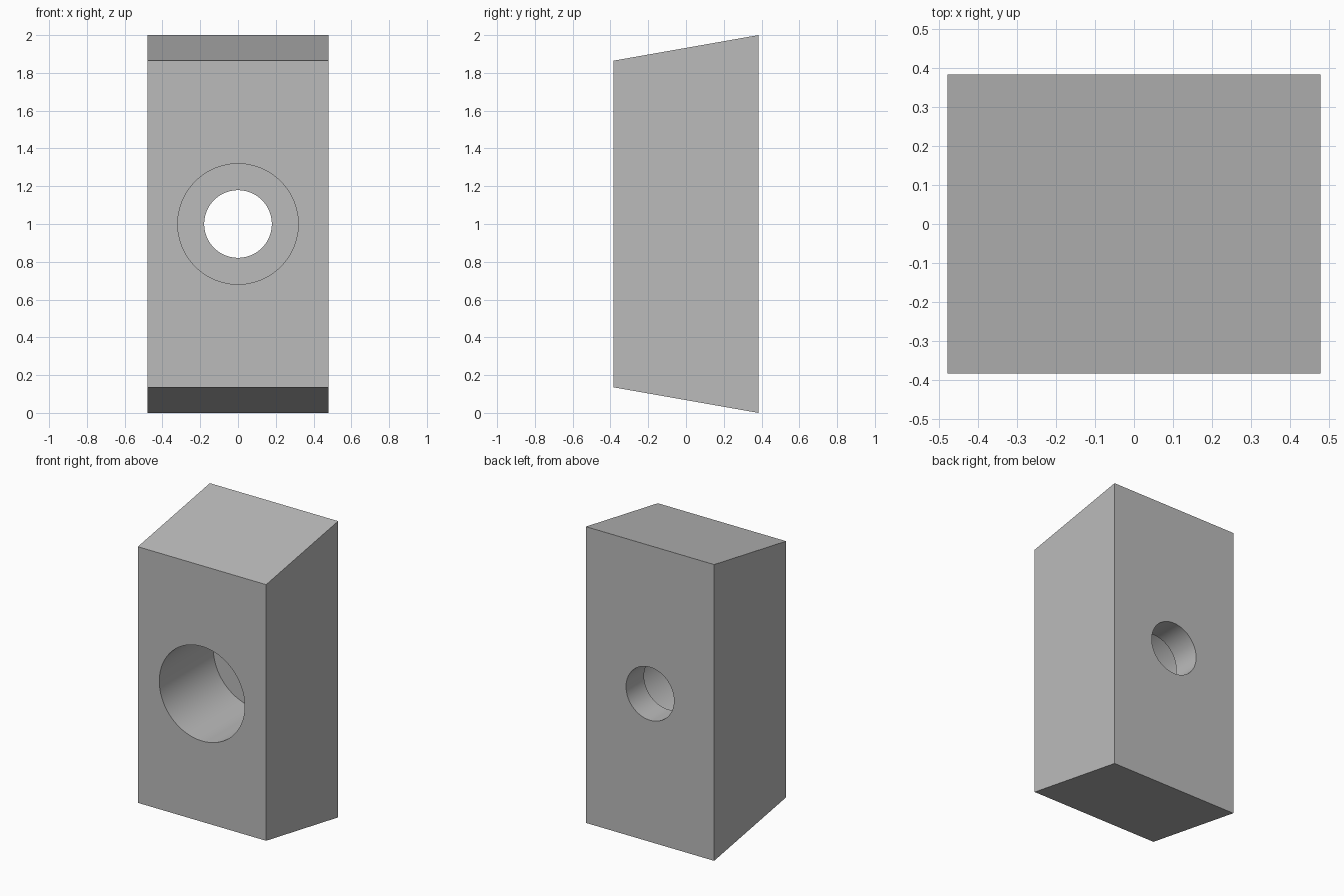
import bpy
import bmesh
import math

cube = bpy.data.objects.get("Cube")
if cube:
    bpy.data.objects.remove(cube, do_unlink=True)

HALF_W, HALF_D, HEIGHT = 0.479, 0.384, 2.0
SLOPE = 2 * HALF_D * math.tan(math.radians(10))
MID = HEIGHT / 2

grey = bpy.data.materials.new("plain_grey")
grey.use_nodes = True
colour = (0.5, 0.5, 0.5, 1)
grey.diffuse_color = colour
grey.node_tree.nodes["Principled BSDF"].inputs["Base Color"].default_value = colour

# Tapered block: side profile extruded across the width
bm = bmesh.new()
profile = [(-HALF_D, SLOPE), (HALF_D, 0), (HALF_D, HEIGHT), (-HALF_D, HEIGHT - SLOPE)]
face = bm.faces.new([bm.verts.new((-HALF_W, y, z)) for y, z in profile])
extruded = bmesh.ops.extrude_face_region(bm, geom=[face])["geom"]
bmesh.ops.translate(bm, vec=(2 * HALF_W, 0, 0),
                    verts=[v for v in extruded if isinstance(v, bmesh.types.BMVert)])
bmesh.ops.recalc_face_normals(bm, faces=bm.faces)
mesh = bpy.data.meshes.new("wedge_block")
bm.to_mesh(mesh)
bm.free()
mesh.materials.append(grey)
block = bpy.data.objects.new("wedge_block", mesh)
bpy.context.collection.objects.link(block)


def bore(name, radius, y_start, y_end):
    """Cut a round hole along y, then discard the cutter."""
    bpy.ops.mesh.primitive_cylinder_add(
        vertices=96, radius=radius, depth=y_end - y_start,
        location=(0, (y_start + y_end) / 2, MID), rotation=(math.pi / 2, 0, 0))
    cutter = bpy.context.object
    cutter.name = name
    cutter.hide_render = True
    cutter.data.materials.append(grey)
    mod = block.modifiers.new(name, "BOOLEAN")
    mod.operation = "DIFFERENCE"
    mod.solver = "EXACT"
    mod.object = cutter
    bpy.ops.object.select_all(action="DESELECT")
    block.select_set(True)
    bpy.context.view_layer.objects.active = block
    bpy.ops.object.modifier_apply(modifier=mod.name)
    bpy.data.objects.remove(cutter, do_unlink=True)


# Wide counterbore from the front, narrow hole right through
bore("counterbore_cutter", 0.319, -1, HALF_D / 2)
bore("through_hole_cutter", 0.179, -1, 1)

bpy.ops.object.shade_smooth_by_angle(angle=math.radians(30))
